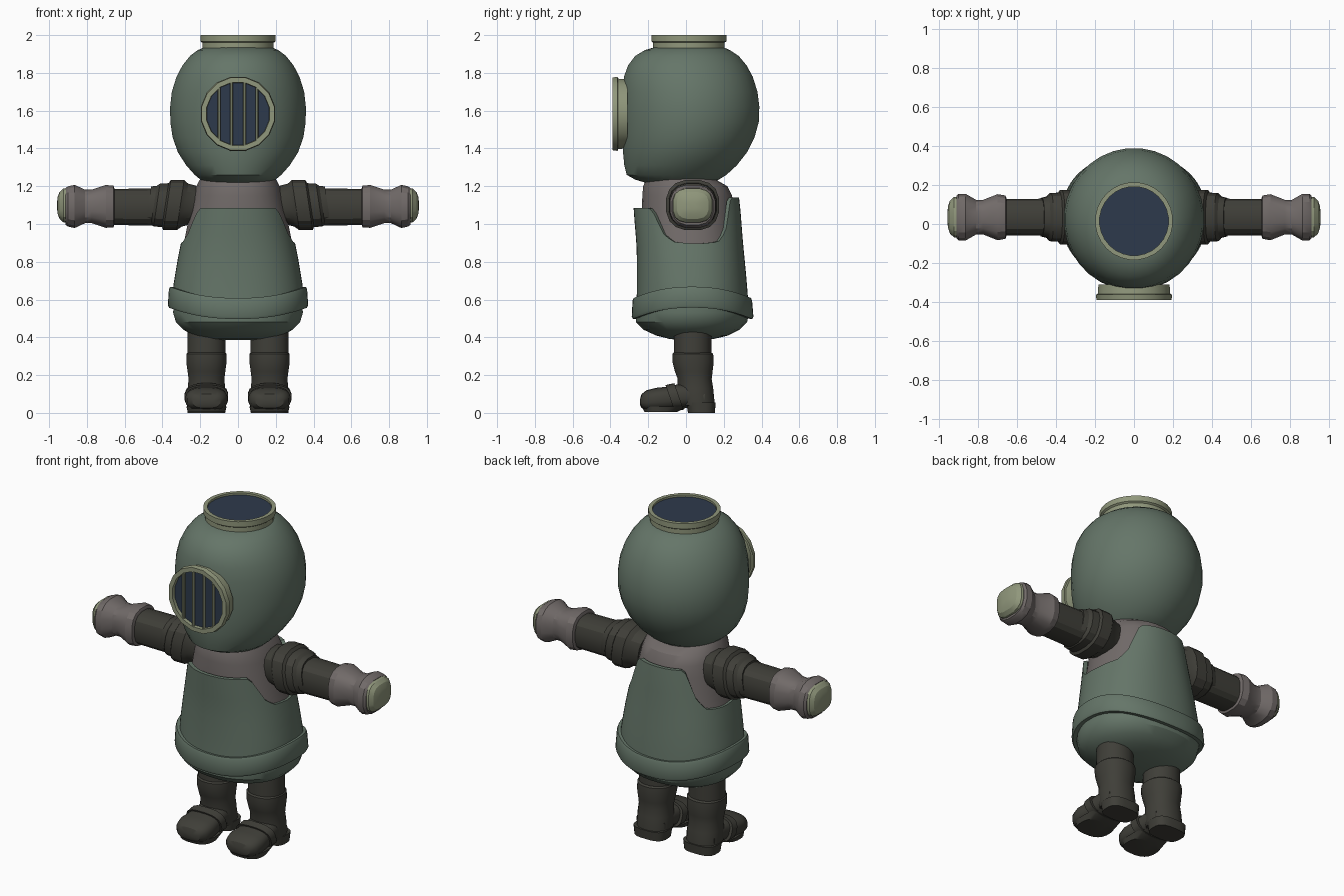
import bpy, bmesh, math
from mathutils import Vector


def material(name, col):
    m = bpy.data.materials.new(name)
    m.diffuse_color = (*col, 1)
    return m


GREEN = material("dull_green", (0.13, 0.18, 0.14))
DARK = material("dark_rubber", (0.05, 0.049, 0.04))
GREY = material("warm_grey", (0.165, 0.145, 0.14))
BRASS = material("pale_brass", (0.28, 0.31, 0.2))
NAVY = material("navy_glass", (0.027, 0.042, 0.072))


def finish(name, bm, mat, angle=32):
    bmesh.ops.recalc_face_normals(bm, faces=bm.faces[:])
    me = bpy.data.meshes.new(name)
    bm.to_mesh(me)
    bm.free()
    me.materials.append(mat)
    ob = bpy.data.objects.new(name, me)
    bpy.context.collection.objects.link(ob)
    bpy.ops.object.select_all(action='DESELECT')
    ob.select_set(True)
    bpy.context.view_layer.objects.active = ob
    bpy.ops.object.shade_smooth_by_angle(angle=math.radians(angle))
    return ob


def loft(name, rings, mat, caps=True, loop=False, angle=32):
    """Skin a list of closed point rings."""
    bm = bmesh.new()
    vs = [[bm.verts.new(p) for p in r] for r in rings]
    n = len(vs[0])
    pairs = list(zip(vs, vs[1:])) + ([(vs[-1], vs[0])] if loop else [])
    for a, b in pairs:
        for i in range(n):
            j = (i + 1) % n
            bm.faces.new((a[i], a[j], b[j], b[i]))
    if caps and not loop:
        bm.faces.new(vs[0])
        bm.faces.new(vs[-1])
    return finish(name, bm, mat, angle)


def oval(ru, rv, e=2.0, n=32):
    """Superellipse outline, e = 2 is an ellipse, larger is squarer."""
    out = []
    for i in range(n):
        a = 2 * math.pi * (i + 0.5) / n
        c, s = math.cos(a), math.sin(a)
        out.append((ru * math.copysign(abs(c) ** (2 / e), c),
                    rv * math.copysign(abs(s) ** (2 / e), s)))
    return out


def upright(table, e=2.0, n=32):
    """Horizontal rings from rows of (z, half width, front y, back y)."""
    return [[(u, (f + b) / 2 + v, z) for u, v in oval(w, (b - f) / 2, e, n)]
            for z, w, f, b in table]


def interp(x, table):
    for p, q in zip(table, table[1:]):
        if x <= q[0]:
            t = max(0, (x - p[0]) / (q[0] - p[0]))
            return [a + (b - a) * t for a, b in zip(p[1:], q[1:])]
    return list(table[-1][1:])


# Helmet
loft("helmet", upright([
    (1.22, 0.18, -0.22, 0.14), (1.235, 0.20, -0.27, 0.175), (1.26, 0.23, -0.315, 0.215),
    (1.31, 0.275, -0.328, 0.27), (1.38, 0.32, -0.335, 0.325), (1.46, 0.348, -0.34, 0.365),
    (1.54, 0.36, -0.342, 0.387), (1.62, 0.361, -0.342, 0.39), (1.70, 0.352, -0.338, 0.38),
    (1.78, 0.327, -0.33, 0.355), (1.84, 0.295, -0.308, 0.322), (1.89, 0.255, -0.27, 0.28),
    (1.92, 0.215, -0.22, 0.235), (1.935, 0.18, -0.17, 0.2)]), GREEN)


def port(name, place, profile, glass_d, glass_r, n):
    """Turned rim with a glass disc; place maps (u, v, depth) to space."""
    loft(name + "_rim", [[place(u, v, d) for u, v in oval(r, r, 2, n)]
                         for r, d in profile], BRASS, loop=True, angle=25)
    loft(name + "_glass", [[place(u, v, d) for u, v in oval(glass_r, glass_r, 2, n)]
                           for d in (glass_d - 0.008, glass_d)], NAVY)


# Hatch on top and barred window in front
port("top_hatch", lambda u, v, d: (u, v + 0.015, d),
     [(0.17, 1.92), (0.19, 1.92), (0.19, 1.96), (0.2, 1.967), (0.2, 2.0),
      (0.177, 2.0), (0.177, 1.97)], 1.988, 0.178, 28)
port("front_window", lambda u, v, d: (u, -d, 1.583 + v),
     [(0.16, 0.31), (0.186, 0.31), (0.19, 0.36), (0.2, 0.362), (0.196, 0.39),
      (0.17, 0.39), (0.167, 0.36)], 0.37, 0.17, 16)
for i, x in enumerate((-0.1, -0.035, 0.035, 0.1)):
    h = math.sqrt(0.17 ** 2 - x * x)
    loft(f"window_bar_{i}", [[(x + u, -0.377 + v, 1.583 + s * h)
                              for u, v in oval(0.009, 0.01, 2, 8)] for s in (-1, 1)], BRASS)

# Inner torso and neck
loft("torso", upright([
    (0.80, 0.31, -0.235, 0.29), (0.90, 0.288, -0.235, 0.275), (0.98, 0.272, -0.235, 0.265),
    (1.08, 0.25, -0.235, 0.255), (1.15, 0.235, -0.232, 0.245), (1.20, 0.222, -0.228, 0.22),
    (1.24, 0.2, -0.21, 0.15)], 2.2), GREY)

# Tunic with arm openings, measured as (z, half width, front y, back y)
TUNIC = [(0.50, 0.352, -0.265, 0.335), (0.66, 0.345, -0.26, 0.325), (0.80, 0.322, -0.26, 0.312),
         (0.90, 0.302, -0.263, 0.302), (1.08, 0.262, -0.278, 0.288), (1.15, 0.25, -0.275, 0.28)]
TOP = [(-1, 1.085), (-0.68, 1.085), (-0.6, 1.06), (-0.42, 0.94), (-0.25, 0.905), (0.1, 0.895),
       (0.5, 0.905), (0.66, 0.96), (0.8, 1.12), (0.86, 1.14), (1, 1.14)]
N = 64


def tunic_point(i, z, off=0.0):
    w, f, b = interp(z, TUNIC)
    u, v = oval(w + off, (b - f) / 2 + off, 2.25, N)[i]
    return (u, (f + b) / 2 + v, z)


def side_lift(i):
    return 0.06 * oval(1, 1, 2, N)[i][0] ** 2


def top_z(i):
    return interp(oval(1, 1, 2, N)[i][1], TOP)[0]


rings = []
for off, steps in ((0, range(9)), (-0.022, range(8, -1, -1))):
    for k in steps:
        rings.append([tunic_point(i, 0.56 + (top_z(i) - 0.56) * k / 8, off) for i in range(N)])
loft("tunic", rings, GREEN, loop=True)

# Hem band, arched up at the sides
loft("hem_band", [[tunic_point(i, z + side_lift(i), off) for i in range(N)]
                  for z, off in ((0.605, -0.01), (0.608, 0.016), (0.595, 0.021),
                                 (0.51, 0.023), (0.497, 0.016), (0.5, -0.02))],
     GREEN, loop=True)

# Rounded underside
loft("underside", upright([
    (0.60, 0.34, -0.255, 0.325), (0.53, 0.345, -0.268, 0.335), (0.48, 0.33, -0.265, 0.325),
    (0.44, 0.29, -0.225, 0.285), (0.41, 0.235, -0.16, 0.225), (0.392, 0.16, -0.09, 0.15),
    (0.385, 0.08, -0.03, 0.08)], 2.2), GREEN)


def arm_part(name, side, rows, mat, zc=1.09, e=2.6, skew=0.0):
    """Rings along x from rows of (x, y radius, z radius)."""
    loft(name, [[(side * (x - skew * v), 0.035 + u, zc + v) for u, v in oval(ry, rz, e, 16)]
                for x, ry, rz in rows], mat, angle=25)


def foot_rings(rows, cx):
    """Rings along y from rows of (y, half width, bottom, top)."""
    return [[(cx + u, y, (lo + hi) / 2 + v) for u, v in oval(w, (hi - lo) / 2, 2.7, 20)]
            for y, w, lo, hi in rows]


for side, label in ((-1, "left"), (1, "right")):
    # Arms
    arm_part(label + "_shoulder_cuff", side,
             [(0.22, 0.11, 0.10), (0.28, 0.125, 0.115), (0.305, 0.142, 0.135),
              (0.375, 0.142, 0.135), (0.385, 0.128, 0.118), (0.43, 0.125, 0.115),
              (0.445, 0.108, 0.104), (0.475, 0.1, 0.1)], DARK, 1.1, 2.5, 0.15)
    arm_part(label + "_sleeve", side, [(0.4, 0.097, 0.1), (0.68, 0.094, 0.097)], DARK)
    arm_part(label + "_glove", side,
             [(0.655, 0.1, 0.1), (0.66, 0.113, 0.112), (0.70, 0.12, 0.115), (0.775, 0.09, 0.09),
              (0.81, 0.09, 0.09), (0.865, 0.122, 0.116), (0.9, 0.122, 0.108),
              (0.912, 0.11, 0.1)], GREY, 1.093)
    arm_part(label + "_hand_cap", side,
             [(0.9, 0.108, 0.094), (0.925, 0.104, 0.09), (0.945, 0.085, 0.072),
              (0.955, 0.055, 0.045), (0.958, 0.02, 0.018)], BRASS, 1.098, 3)

    # Legs and boots
    cx = side * 0.167
    leg = upright([(0.46, 0.1, -0.065, 0.135), (0.31, 0.103, -0.065, 0.135)], 2.1, 20)
    shaft = upright([(0.32, 0.1, -0.065, 0.135), (0.312, 0.108, -0.073, 0.145),
                     (0.27, 0.108, -0.073, 0.148), (0.22, 0.101, -0.06, 0.142),
                     (0.18, 0.096, -0.045, 0.137), (0.13, 0.1, -0.045, 0.145),
                     (0.06, 0.102, -0.04, 0.152), (0.04, 0.1, -0.03, 0.152)], 2.2, 20)
    for name, part in (("trouser_leg", leg), ("boot_shaft", shaft)):
        loft(f"{label}_{name}", [[(cx + x, y, z) for x, y, z in r] for r in part], DARK)
    loft(label + "_boot_foot", foot_rings(
        [(-0.243, 0.04, 0.04, 0.075), (-0.235, 0.075, 0.025, 0.1), (-0.21, 0.1, 0.012, 0.12),
         (-0.16, 0.112, 0.01, 0.133), (-0.11, 0.108, 0.012, 0.138), (-0.05, 0.1, 0.02, 0.15),
         (0.0, 0.096, 0.025, 0.16), (0.1, 0.095, 0.03, 0.13)], cx), DARK)
    # Slanted instep strap
    strap = foot_rings([(-0.085, 0.1, 0.02, 0.13), (-0.085, 0.116, 0.015, 0.148),
                        (-0.035, 0.116, 0.015, 0.158), (-0.035, 0.09, 0.03, 0.13)], cx)
    loft(label + "_boot_strap", [[(x, y - 0.35 * (z - 0.08), z) for x, y, z in r]
                                 for r in strap], DARK)
    # Soles
    loft(label + "_heel", [[(cx + x, y, z) for x, y, z in r] for r in upright(
        [(0, 0.1, 0.01, 0.153), (0.055, 0.106, 0.0, 0.158)], 3, 20)], DARK)
    loft(label + "_toe_sole", [[(cx + x, y, z) for x, y, z in r] for r in upright(
        [(0.004, 0.1, -0.22, -0.05), (0.035, 0.108, -0.236, 0.02)], 2.6, 20)], DARK)
